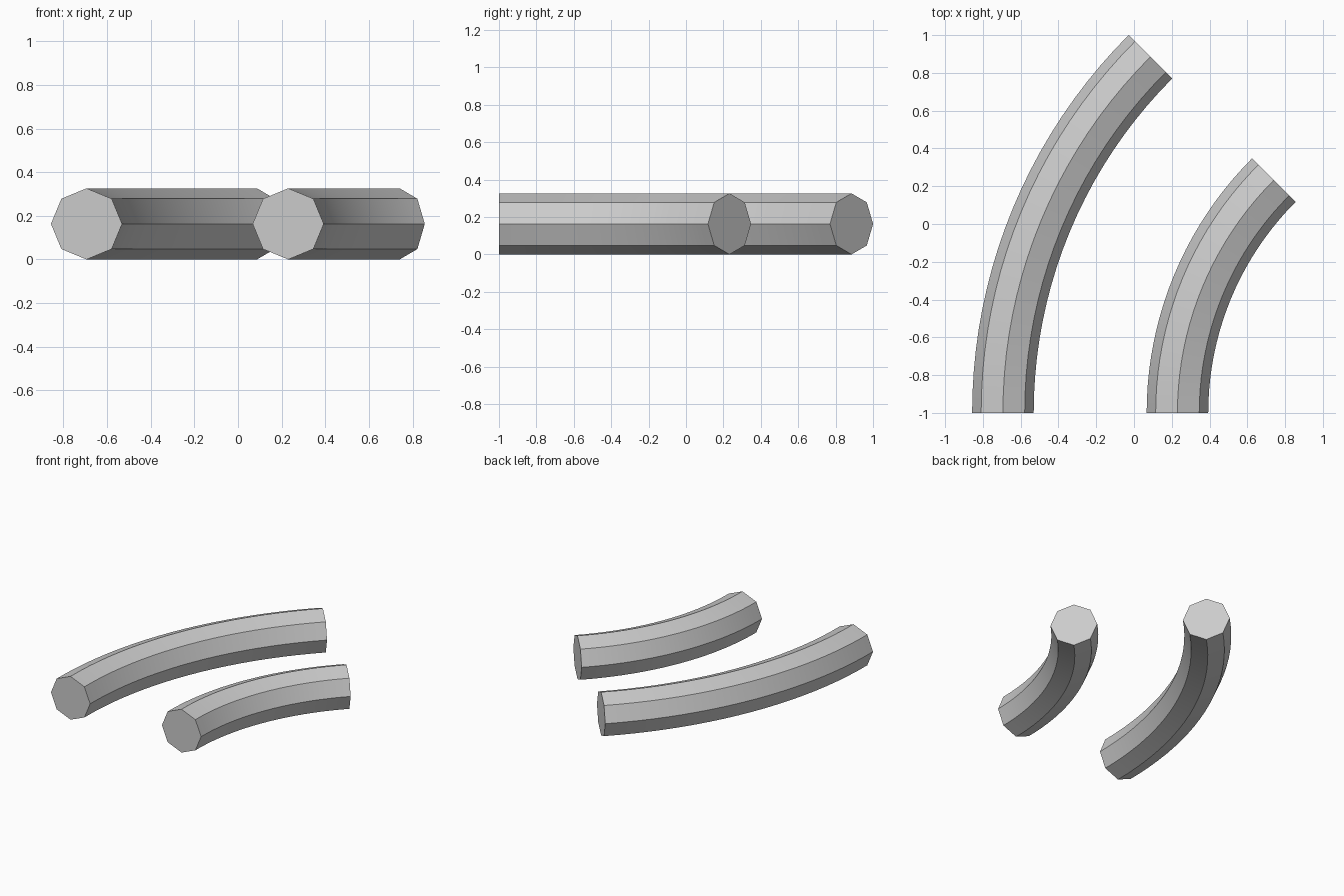
import bpy, bmesh
from math import cos, sin, pi, radians
from mathutils import Vector, Matrix

if "Cube" in bpy.data.objects:
    bpy.data.objects.remove(bpy.data.objects["Cube"])

TUBE_R = 0.163
SIDES = 8
STEPS = 20


def bent_bar(name, start_x, bend_radius):
    """Octagonal bar swept 45 degrees to the right from the front edge."""
    bm = bmesh.new()
    ring = [bm.verts.new((start_x + TUBE_R * cos(2 * pi * i / SIDES), -1,
                          TUBE_R + TUBE_R * sin(2 * pi * i / SIDES)))
            for i in range(SIDES)]
    edges = [bm.edges.new((ring[i], ring[(i + 1) % SIDES])) for i in range(SIDES)]
    bmesh.ops.spin(bm, geom=ring + edges, cent=(start_x + bend_radius, -1, 0),
                   axis=(0, 0, 1), dvec=(0, 0, 0), angle=radians(-45),
                   steps=STEPS, use_duplicate=False)
    # End caps
    bmesh.ops.holes_fill(bm, edges=[e for e in bm.edges if e.is_boundary], sides=0)
    bmesh.ops.recalc_face_normals(bm, faces=bm.faces)
    mesh = bpy.data.meshes.new(name)
    bm.to_mesh(mesh)
    bm.free()
    obj = bpy.data.objects.new(name, mesh)
    bpy.context.collection.objects.link(obj)
    # Smooth along the bend, sharp between the eight sides
    bpy.ops.object.select_all(action='DESELECT')
    obj.select_set(True)
    bpy.context.view_layer.objects.active = obj
    bpy.ops.object.shade_smooth_by_angle(angle=radians(30))
    return obj


bent_bar("long_bent_bar", -0.694, 2.666)
bent_bar("short_bent_bar", 0.230, 1.743)
